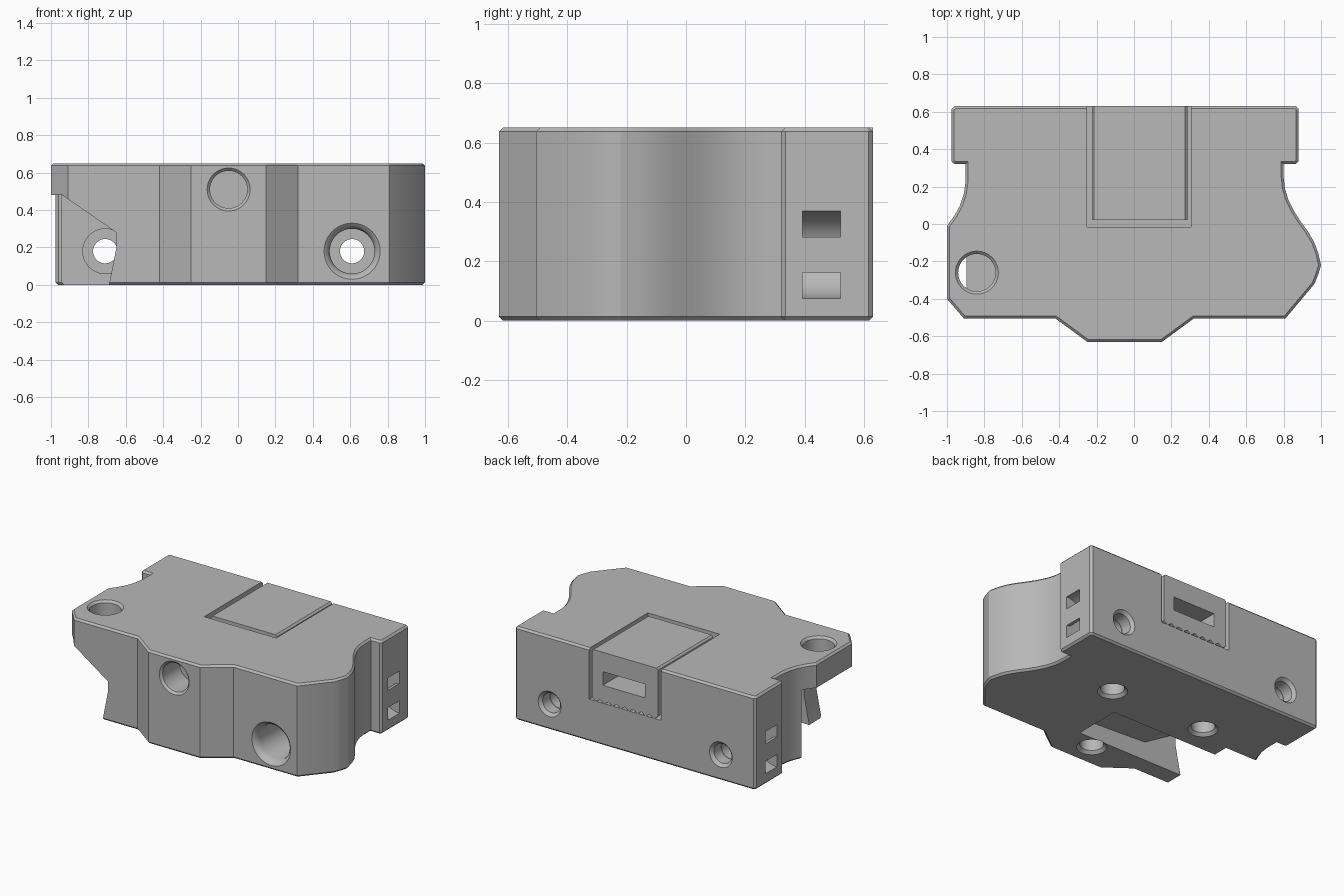
import bpy, bmesh, math
from mathutils import Vector, Matrix

if "Cube" in bpy.data.objects:
    bpy.data.objects.remove(bpy.data.objects["Cube"])

grey = bpy.data.materials.new("plastic grey")
grey.use_nodes = True
GREY = (0.48, 0.48, 0.48, 1)
grey.diffuse_color = GREY
grey.node_tree.nodes["Principled BSDF"].inputs["Base Color"].default_value = GREY


def finish(name, bm):
    bmesh.ops.recalc_face_normals(bm, faces=bm.faces)
    mesh = bpy.data.meshes.new(name)
    bm.to_mesh(mesh)
    bm.free()
    mesh.materials.append(grey)
    ob = bpy.data.objects.new(name, mesh)
    bpy.context.collection.objects.link(ob)
    return ob


def prism(name, pts, axis, start, end, chamfer=0.0):
    """Extrude a 2D outline along y or z, optionally chamfering both rims."""
    bm = bmesh.new()
    place = (lambda u, v: (u, start, v)) if axis == "y" else (lambda u, v: (u, v, start))
    face = bm.faces.new([bm.verts.new(place(u, v)) for u, v in pts])
    ext = bmesh.ops.extrude_face_region(bm, geom=[face])
    verts = [g for g in ext["geom"] if isinstance(g, bmesh.types.BMVert)]
    step = Vector((0, end - start, 0)) if axis == "y" else Vector((0, 0, end - start))
    bmesh.ops.translate(bm, verts=verts, vec=step)
    bmesh.ops.recalc_face_normals(bm, faces=bm.faces)
    if chamfer:
        k = 1 if axis == "y" else 2
        rims = [e for e in bm.edges if abs(e.verts[0].co[k] - e.verts[1].co[k]) < 1e-5]
        bmesh.ops.bevel(bm, geom=rims, offset=chamfer, segments=1, affect="EDGES")
    return finish(name, bm)


def box(name, x0, x1, y0, y1, z0, z1):
    return prism(name, [(x0, y0), (x1, y0), (x1, y1), (x0, y1)], "z", z0, z1)


def drill(name, mouth, direction, rings):
    """Revolved hole cutter; rings are (depth, radius) steps from the mouth."""
    bm = bmesh.new()
    prof = [(rings[0][0], 0)] + rings + [(rings[-1][0], 0)]
    vs = [bm.verts.new((r, 0, d)) for d, r in prof]
    es = [bm.edges.new(p) for p in zip(vs, vs[1:])]
    bmesh.ops.spin(bm, geom=vs + es, cent=(0, 0, 0), axis=(0, 0, 1),
                   angle=math.tau, steps=40)
    bmesh.ops.remove_doubles(bm, verts=bm.verts, dist=1e-5)
    turn = Vector((0, 0, 1)).rotation_difference(Vector(direction)).to_matrix().to_4x4()
    bm.transform(Matrix.Translation(mouth) @ turn)
    return finish(name, bm)


def plain(r, depth, rim=0.015):
    return [(-0.03, r + rim), (0, r + rim), (rim, r), (depth, r)]


def cut(target, cutters):
    bpy.context.view_layer.objects.active = target
    for c in cutters:
        mod = target.modifiers.new("cut", "BOOLEAN")
        mod.operation, mod.solver, mod.object = "DIFFERENCE", "EXACT", c
        bpy.ops.object.modifier_apply(modifier=mod.name)
        bpy.data.objects.remove(c)


def smooth(ob):
    bpy.ops.object.select_all(action="DESELECT")
    ob.select_set(True)
    bpy.context.view_layer.objects.active = ob
    bpy.ops.object.shade_smooth_by_angle(angle=math.radians(24))


# Main body outline, counterclockwise from the front right corner
H = 0.65
outline = [(-0.91, -0.505), (-0.42, -0.505), (-0.25, -0.63), (0.15, -0.63),
           (0.32, -0.505), (0.81, -0.505), (0.965, -0.32), (0.985, -0.27),
           (1.0, -0.22), (0.985, -0.155), (0.965, -0.1), (0.93, -0.04),
           (0.89, 0.015), (0.855, 0.07), (0.825, 0.13), (0.807, 0.19),
           (0.8, 0.25), (0.8, 0.32), (0.865, 0.32), (0.88, 0.335),
           (0.88, 0.615), (0.865, 0.63), (-0.96, 0.63), (-0.975, 0.615),
           (-0.975, 0.335), (-0.96, 0.32), (-0.9, 0.32), (-0.9, 0.23),
           (-0.91, 0.16), (-0.93, 0.1), (-0.96, 0.045), (-1.0, -0.01), (-1.0, -0.4)]
body = prism("main_body", outline, "z", 0, H, 0.013)

cutters = []

# Undercut on the right end, and the channel that runs from it under the body
cutters.append(prism("undercut", [(-1.2, 0.48), (-0.94, 0.48), (-0.65, 0.28),
                                  (-0.65, 0.2), (-0.71, -0.1), (-1.2, -0.1)],
                     "y", -0.8, 0.075))
cutters.append(prism("channel", [(-0.8, 0.383), (-0.65, 0.28), (-0.4, 0.13),
                                 (0.05, 0.11), (0.17, -0.05), (-0.8, -0.05)],
                     "y", -0.37, -0.035))

# Vertical holes from the top
up, down, back, front = (0, 0, 1), (0, 0, -1), (0, 1, 0), (0, -1, 0)
for x in (-0.84, 0.66):
    cutters.append(drill("top_hole", (x, -0.26, H), down, plain(0.1, 0.2)))
cutters.append(drill("centre_hole", (-0.05, -0.26, H), down,
                     [(-0.03, 0.108), (0, 0.108), (0.015, 0.095), (0.13, 0.095),
                      (0.13, 0.07), (0.15, 0.05), (0.75, 0.05)]))

# Blind holes in the underside
for x, y in ((0.31, 0.16), (-0.43, 0.16), (-0.04, -0.46)):
    cutters.append(drill("bottom_hole", (x, y, 0), up, plain(0.075, 0.2, 0.02)))

# Holes along the depth of the body
cutters.append(drill("front_hole", (-0.05, -0.63, 0.51), back, plain(0.1, 0.2)))
cutters.append(drill("left_bolt_hole", (0.61, -0.505, 0.18), back,
                     [(-0.03, 0.15), (0, 0.15), (0.01, 0.137), (0.025, 0.126),
                      (0.05, 0.12), (0.4, 0.12), (0.4, 0.065), (1.3, 0.065)]))
cutters.append(drill("right_bolt_hole", (-0.71, 0.075, 0.18), back,
                     [(-0.03, 0.12), (0.12, 0.12), (0.12, 0.065), (0.8, 0.065)]))
for x in (0.61, -0.71):
    cutters.append(drill("back_bolt_mouth", (x, 0.63, 0.18), front, plain(0.068, 0.1, 0.02)))

# Curved tie passages joining the two slots on each side
arc = [math.pi * i / 12 - math.pi / 2 for i in range(13)]
for x, s in ((0.88, -1), (-0.975, 1)):
    ring = [(0.147 * math.cos(a), 0.147 * math.sin(a)) for a in arc]
    ring += [(0.06 * math.cos(a), 0.06 * math.sin(a)) for a in reversed(arc)]
    ring = [(-0.05, -0.147)] + ring[:13] + [(-0.05, 0.147), (-0.05, 0.06)] \
        + ring[13:] + [(-0.05, -0.06)]
    cutters.append(prism("tie_passage", [(x + s * u, 0.222 + v) for u, v in ring],
                         "y", 0.393, 0.52))

# Pocket around the rear panel, with relieved inner corners
cutters.append(box("panel_pocket", -0.25, 0.305, -0.015, 0.8, 0.295, 0.8))
for x in (-0.25, 0.305):
    cutters.append(drill("corner_relief", (x, -0.005, H), down, [(-0.05, 0.025), (0.35, 0.025)]))

cut(body, cutters)
smooth(body)

# Rear panel with a toothed lower edge and a slot
teeth = 8
left, right = -0.225, 0.285
pitch = (right - left) / teeth
lower = []
for i in range(teeth):
    lower += [(left + pitch * i, 0.315), (left + pitch * (i + 0.5), 0.293)]
panel = prism("rear_panel", lower + [(right, 0.315), (right, H - 0.012), (right - 0.012, H),
                                     (left + 0.012, H), (left, H - 0.012)],
              "y", 0.022, 0.63)
cut(panel, [box("panel_slot", -0.125, 0.2, 0.3, 0.8, 0.42, 0.515)])
smooth(panel)
